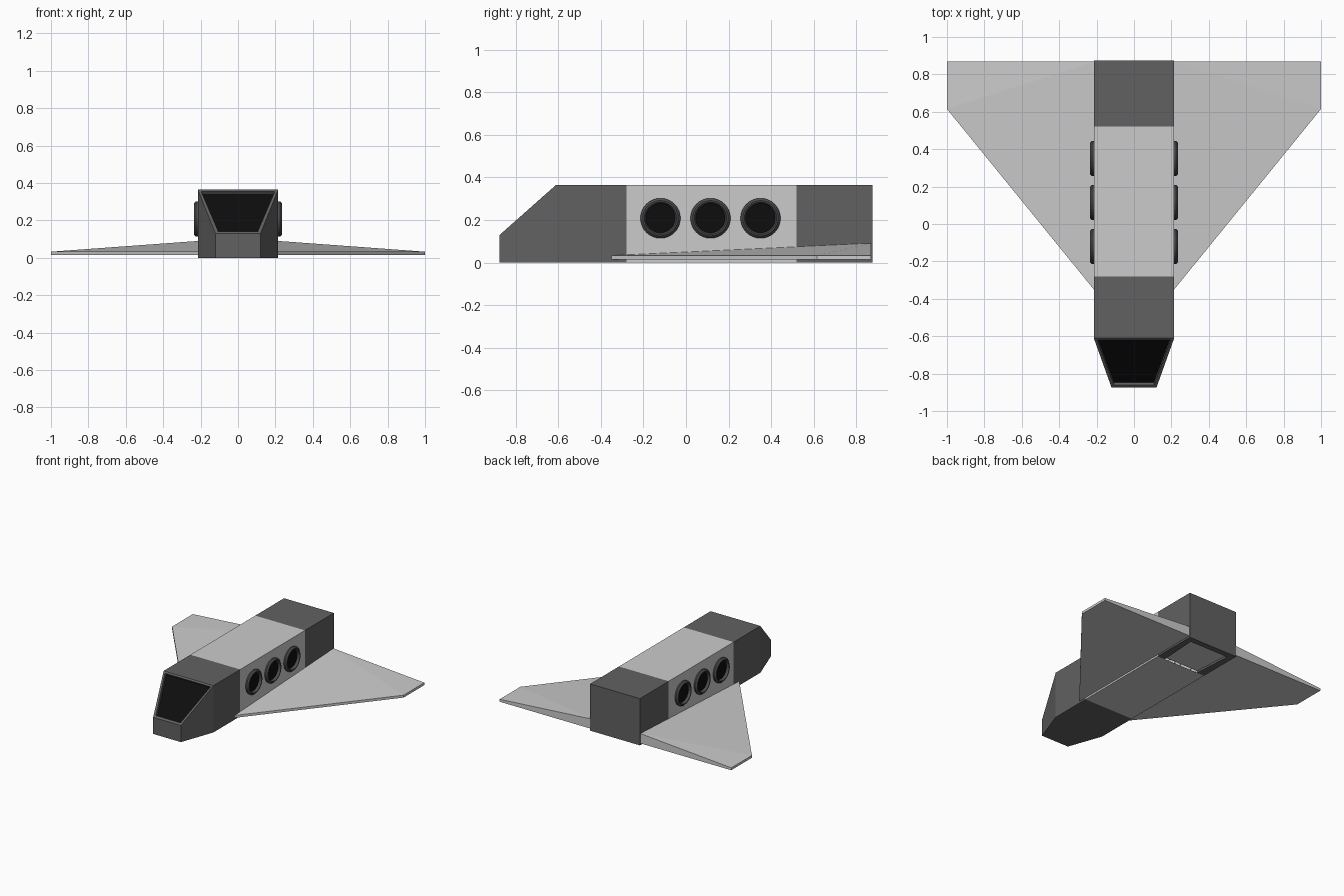
import bpy, bmesh, math

if "Cube" in bpy.data.objects:
    bpy.data.objects.remove(bpy.data.objects["Cube"])

W, H = 0.215, 0.365          # hull half width and height


def material(name, v):
    m = bpy.data.materials.new(name)
    m.diffuse_color = (v, v, v, 1)
    m.use_nodes = True
    m.node_tree.nodes["Principled BSDF"].inputs["Base Color"].default_value = m.diffuse_color
    return m


DARK = material("dark_panel", 0.12)
RIM = material("window_rim", 0.075)
GLASS = material("black_glass", 0.004)


def finish(name, bm, mats=()):
    bmesh.ops.recalc_face_normals(bm, faces=bm.faces)
    me = bpy.data.meshes.new(name)
    bm.to_mesh(me)
    bm.free()
    for m in mats:
        me.materials.append(m)
    ob = bpy.data.objects.new(name, me)
    bpy.context.collection.objects.link(ob)
    return ob


def mirror_x(ob):
    mod = ob.modifiers.new("mirror", 'MIRROR')
    mod.use_axis[0] = True


def loft(sections, cap_start=False, cap_end=False):
    """Box sections (y, half width, height) joined along y."""
    bm = bmesh.new()
    rings = [[bm.verts.new((x, y, z)) for x, z in ((-w, 0), (w, 0), (w, h), (-w, h))]
             for y, w, h in sections]
    for a, b in zip(rings, rings[1:]):
        for i in range(4):
            j = (i + 1) % 4
            bm.faces.new((a[i], a[j], b[j], b[i]))
    if cap_start:
        bm.faces.new(rings[0][::-1])
    if cap_end:
        bm.faces.new(rings[-1])
    bm.normal_update()
    return bm


def recess(bm, face, thickness, depth):
    """Inset a face, then push it inwards; it gets material slot 1."""
    n = face.normal.copy()
    bmesh.ops.inset_region(bm, faces=[face], thickness=thickness)
    bmesh.ops.inset_region(bm, faces=[face], thickness=0.0005)
    for v in face.verts:
        v.co -= n * depth
    face.material_index = 1


# nose with the sunken windscreen
bm = loft([(-0.875, 0.12, 0.13), (-0.61, W, H), (-0.28, W, H)], cap_start=True)
bmesh.ops.recalc_face_normals(bm, faces=bm.faces)
slope = next(f for f in bm.faces if 0.3 < f.normal.z < 0.95)
recess(bm, slope, 0.023, 0.022)
finish("nose", bm, [DARK, GLASS])

# middle cabin
finish("cabin", loft([(-0.28, W, H), (0.52, W, H)]))

# tail with a sunken grey hatch underneath
bm = loft([(0.52, W, H), (0.875, W, H)], cap_end=True)
bmesh.ops.recalc_face_normals(bm, faces=bm.faces)
# the open tube is oriented outwards by hand for safety
under = min(bm.faces, key=lambda f: f.calc_center_median().z)
if under.normal.z > 0:
    bmesh.ops.reverse_faces(bm, faces=bm.faces)
recess(bm, under, 0.065, 0.015)
hatch_grey = material("hatch_grey", 0.8)
finish("tail", bm, [DARK, hatch_grey])

# wings: flat underside, top rising towards the rear root
plan = [(W - 0.01, -0.362, 0.033), (1, 0.615, 0.033), (1, 0.87, 0.033), (W - 0.01, 0.87, 0.091)]
bm = bmesh.new()
low = [bm.verts.new((x, y, 0.014)) for x, y, z in plan]
top = [bm.verts.new(p) for p in plan]
bm.faces.new(low[::-1])
bm.faces.new((top[0], top[1], top[3]))
bm.faces.new((top[1], top[2], top[3]))
for i in range(4):
    j = (i + 1) % 4
    bm.faces.new((low[i], low[j], top[j], top[i]))
mirror_x(finish("wing", bm))

# round side windows: bevelled rim and a sunken glass disc
N = 32
RIM_PROFILE = [(W - 0.003, 0.094), (0.225, 0.094), (0.236, 0.083), (0.236, 0.076), (W + 0.002, 0.069)]
for k, cy in enumerate((-0.12, 0.115, 0.35)):
    bm = bmesh.new()
    rings = [[bm.verts.new((x, cy + r * math.cos(a), 0.208 + r * math.sin(a)))
              for a in (2 * math.pi * i / N for i in range(N))] for x, r in RIM_PROFILE]
    for a, b in zip(rings, rings[1:]):
        for i in range(N):
            j = (i + 1) % N
            bm.faces.new((a[i], a[j], b[j], b[i]))
    bm.faces.new(rings[-1]).material_index = 1
    mirror_x(finish(f"side_window_{k + 1}", bm, [RIM, GLASS]))
